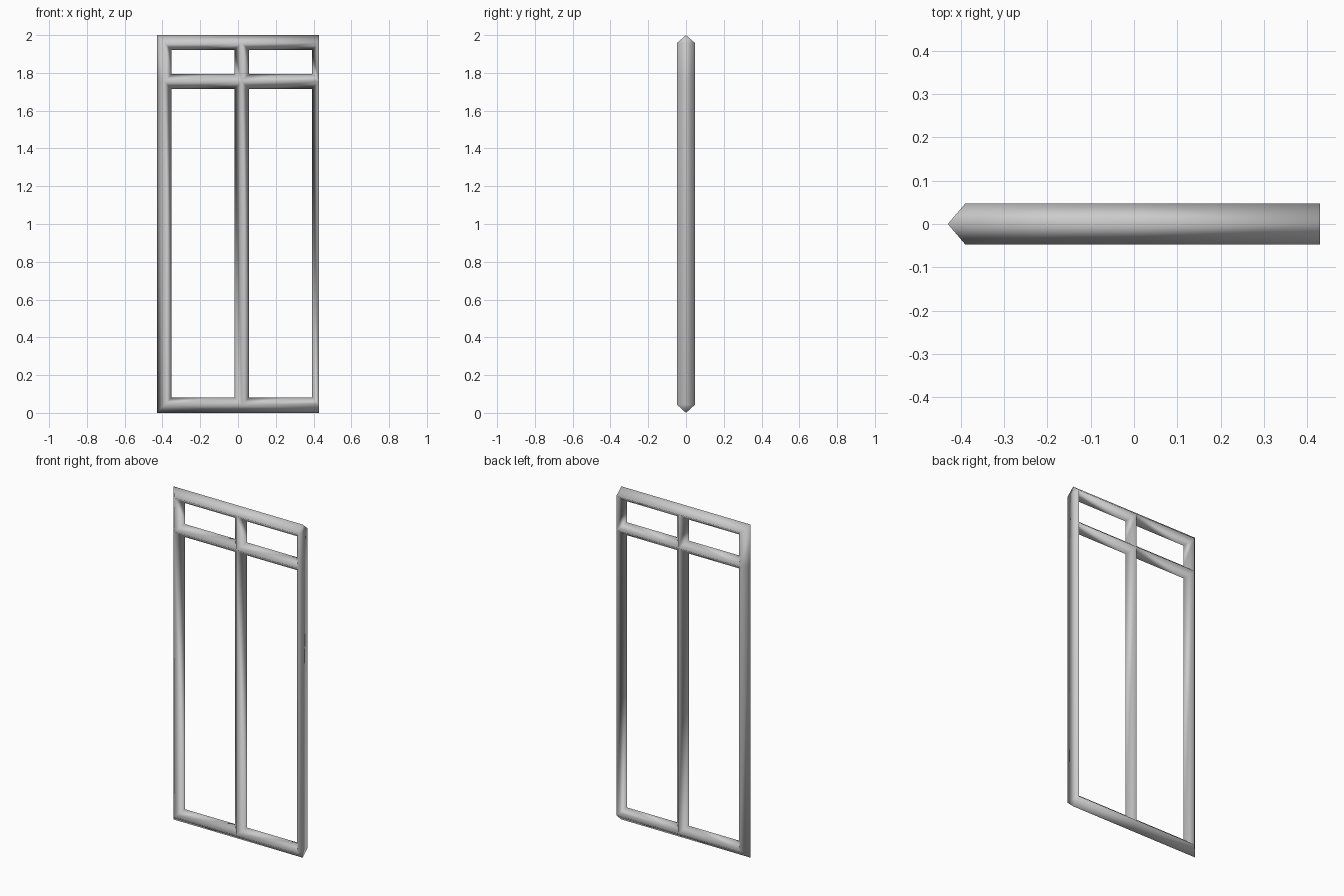
import bpy, bmesh

if "Cube" in bpy.data.objects:
    bpy.data.objects.remove(bpy.data.objects["Cube"])

# Ridge lines of the bars and size of their diamond section
XS = [-0.39, 0.02, 0.43]          # left stile, centre mullion, cut right stile
ZS = [0.043, 1.755, 1.959]        # bottom, middle and top rails
HALF, DEPTH = 0.039, 0.047
LEFT, RIGHT, BOTTOM, TOP = -0.43, 0.43, 0.0, 2.0

grey = bpy.data.materials.new("grey_frame_paint")
grey.diffuse_color = (0.6, 0.6, 0.6, 1)
grey.use_nodes = True
grey.node_tree.nodes["Principled BSDF"].inputs["Base Color"].default_value = grey.diffuse_color

bm = bmesh.new()


def face(*pts):
    bm.faces.new([bm.verts.new(p) for p in pts])


for y in (-DEPTH, DEPTH):
    # Bevelled bars around each of the four openings, mitred at the corners
    for x0, x1 in zip(XS, XS[1:]):
        for z0, z1 in zip(ZS, ZS[1:]):
            ridge = [(x0, y, z0), (x1, y, z0), (x1, y, z1), (x0, y, z1)]
            a, b, c, d = x0 + HALF, x1 - HALF, z0 + HALF, z1 - HALF
            hole = [(a, 0, c), (b, 0, c), (b, 0, d), (a, 0, d)]
            for i in range(4):
                j = (i + 1) % 4
                face(ridge[i], ridge[j], hole[j], hole[i])
    # Outer bevels of the top and bottom rails
    for z, edge in ((ZS[0], BOTTOM), (ZS[-1], TOP)):
        outer = [LEFT, XS[1], RIGHT]
        for i in range(2):
            face((XS[i], y, z), (XS[i + 1], y, z),
                 (outer[i + 1], 0, edge), (outer[i], 0, edge))
    # Outer bevel of the left stile
    outer = [BOTTOM, ZS[1], TOP]
    for i in range(2):
        face((XS[0], y, ZS[i]), (XS[0], y, ZS[i + 1]),
             (LEFT, 0, outer[i + 1]), (LEFT, 0, outer[i]))

# Flat cut end on the right, pointed at top and bottom
for z0, z1 in zip(ZS, ZS[1:]):
    face((RIGHT, -DEPTH, z0), (RIGHT, DEPTH, z0),
         (RIGHT, DEPTH, z1), (RIGHT, -DEPTH, z1))
for z, edge in ((ZS[0], BOTTOM), (ZS[-1], TOP)):
    face((RIGHT, -DEPTH, z), (RIGHT, DEPTH, z), (RIGHT, 0, edge))

bmesh.ops.remove_doubles(bm, verts=bm.verts, dist=1e-4)
bmesh.ops.recalc_face_normals(bm, faces=bm.faces)
for f in bm.faces:
    f.smooth = True

mesh = bpy.data.meshes.new("window_frame")
bm.to_mesh(mesh)
bm.free()
mesh.materials.append(grey)
frame = bpy.data.objects.new("window_frame", mesh)
bpy.context.collection.objects.link(frame)
